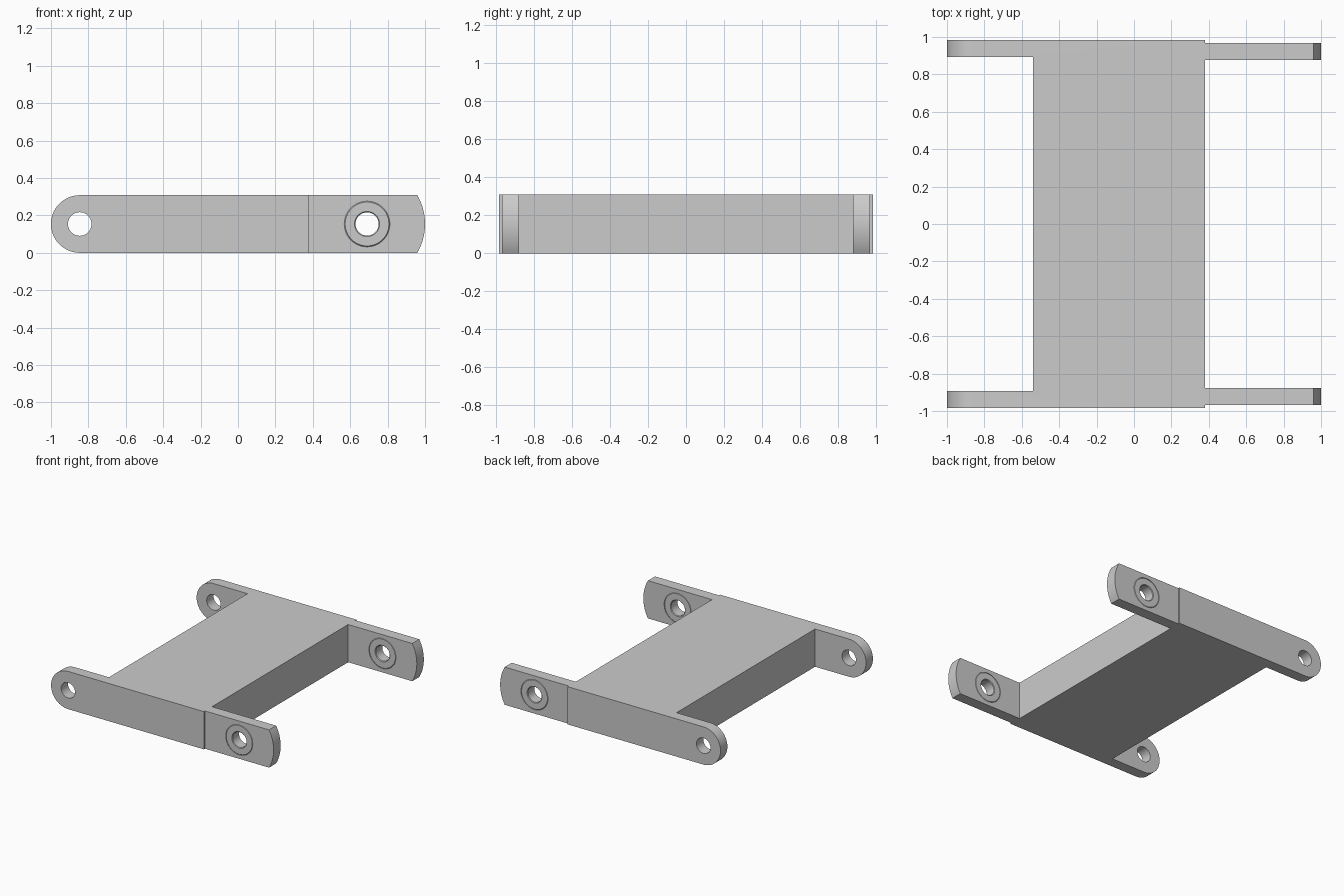
import bpy, bmesh
from math import sin, cos, pi, asin, radians
from mathutils import Vector

if "Cube" in bpy.data.objects:
    bpy.data.objects.remove(bpy.data.objects["Cube"])

H = 0.308            # height of the whole bracket
ZC = H / 2           # height of the hole axes
LUG_X = -1 + ZC      # axis of the rounded lugs
PIVOT_X = 0.69       # axis of the bushed arms


def finish(name, bm):
    bmesh.ops.recalc_face_normals(bm, faces=bm.faces)
    mesh = bpy.data.meshes.new(name)
    bm.to_mesh(mesh)
    bm.free()
    ob = bpy.data.objects.new(name, mesh)
    bpy.context.collection.objects.link(ob)
    return ob


def extrude_y(name, outline, y0, y1):
    """Solid from an x-z outline, extruded from y0 to y1."""
    bm = bmesh.new()
    face = bm.faces.new([bm.verts.new((x, y0, z)) for x, z in outline])
    geom = bmesh.ops.extrude_face_region(bm, geom=[face])["geom"]
    verts = [g for g in geom if isinstance(g, bmesh.types.BMVert)]
    bmesh.ops.translate(bm, verts=verts, vec=(0, y1 - y0, 0))
    return finish(name, bm)


def arc(cx, r, a0, a1, n):
    return [(cx + r * cos(a0 + (a1 - a0) * i / n),
             ZC + r * sin(a0 + (a1 - a0) * i / n)) for i in range(n + 1)]


def activate(ob):
    bpy.ops.object.select_all(action='DESELECT')
    ob.select_set(True)
    bpy.context.view_layer.objects.active = ob


def cut(ob, cutter):
    mod = ob.modifiers.new("cut", 'BOOLEAN')
    mod.operation, mod.solver, mod.object = 'DIFFERENCE', 'EXACT', cutter
    activate(ob)
    bpy.ops.object.modifier_apply(modifier=mod.name)
    bpy.data.objects.remove(cutter)


def mirror_y(ob):
    mod = ob.modifiers.new("mirror", 'MIRROR')
    mod.use_axis = (False, True, False)


def bore(x, r):
    return extrude_y("bore_cutter", arc(x, r, 0, 2 * pi, 64)[:-1], -1.2, 1.2)


# Body: full-width rounded bar, pocketed to leave two lugs on the left
outline = [(0.38, 0), (0.38, H)] + arc(LUG_X, ZC, pi / 2, 3 * pi / 2, 40)
body = extrude_y("body", outline, -0.983, 0.983)
pocket = [(-1.2, -0.1), (-0.54, -0.1), (-0.54, 0.5), (-1.2, 0.5)]
cut(body, extrude_y("pocket_cutter", pocket, -0.894, 0.894))
cut(body, bore(LUG_X, 0.063))

# Right arms: thin plates with an arc end centred on the pivot
Y_IN, Y_OUT = 0.878, 0.969
end = asin(ZC / 0.31)
arms = extrude_y("pivot_arms", [(0.38, H), (0.38, 0)] + arc(PIVOT_X, 0.31, -end, end, 20),
                 Y_IN, Y_OUT)
cut(arms, bore(PIVOT_X, 0.122))
mirror_y(arms)

# Bushings: chamfered rings flush in the arms
RO, RI, C = 0.122, 0.062, 0.005
section = [(RI, Y_IN + C), (RI + C, Y_IN), (RO - C, Y_IN), (RO, Y_IN + C),
           (RO, Y_OUT - C), (RO - C, Y_OUT), (RI + C, Y_OUT), (RI, Y_OUT - C)]
bm = bmesh.new()
vs = [bm.verts.new((PIVOT_X + r, y, ZC)) for r, y in section]
es = [bm.edges.new((vs[i - 1], vs[i])) for i in range(len(vs))]
bmesh.ops.spin(bm, geom=vs + es, cent=(PIVOT_X, 0, ZC), axis=(0, 1, 0),
               angle=2 * pi, steps=64, use_merge=True)
bmesh.ops.remove_doubles(bm, verts=bm.verts, dist=1e-5)
bushings = finish("bushings", bm)
mirror_y(bushings)

for ob in (body, arms, bushings):
    activate(ob)
    bpy.ops.object.shade_smooth_by_angle(angle=radians(30))
